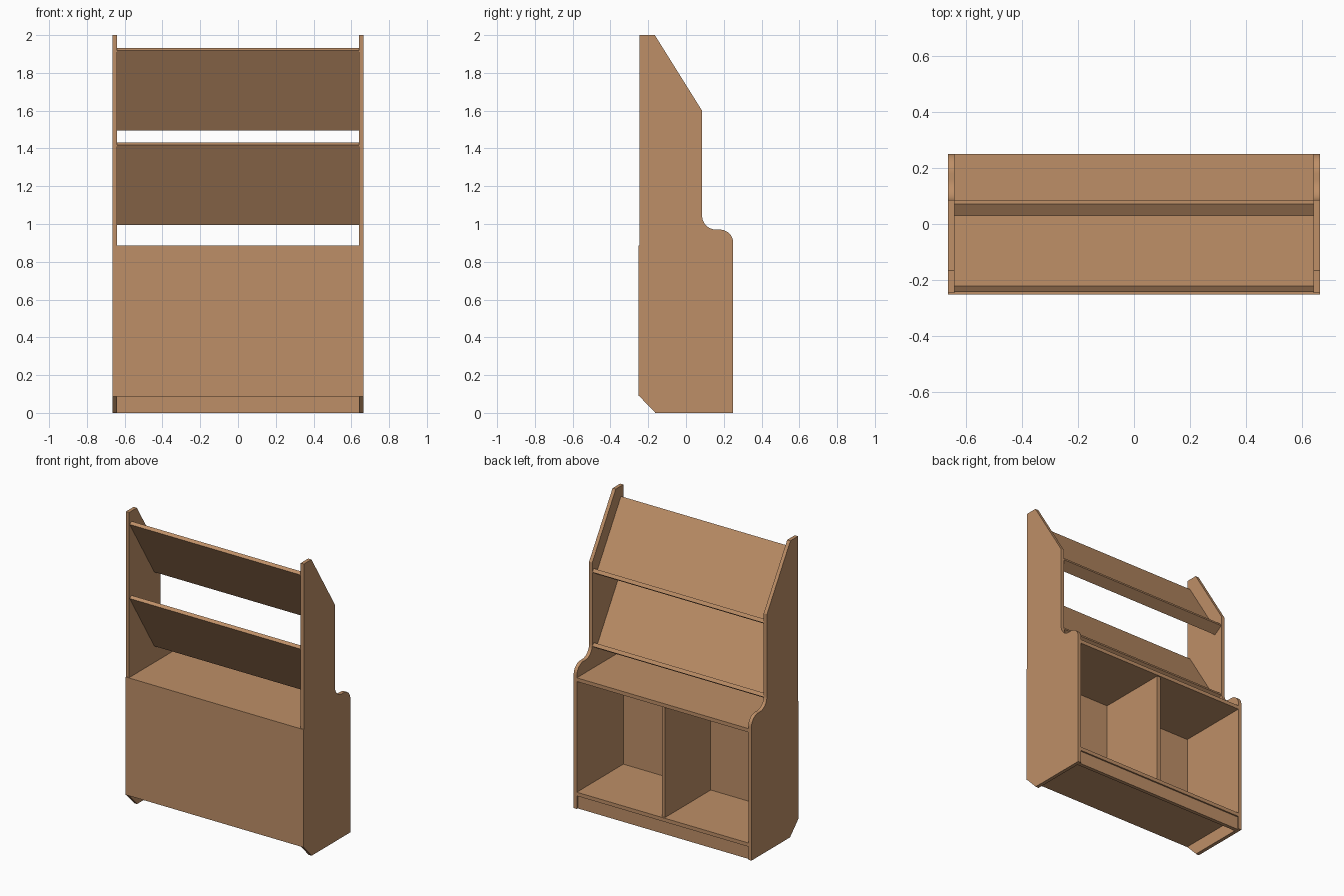
import bpy, bmesh, math

if "Cube" in bpy.data.objects:
    bpy.data.objects.remove(bpy.data.objects["Cube"])

wood = bpy.data.materials.new("warm wood")
wood.diffuse_color = (0.515, 0.275, 0.136, 1)
wood.use_nodes = True
wood.node_tree.nodes["Principled BSDF"].inputs["Base Color"].default_value = wood.diffuse_color

INNER, OUTER = 0.64, 0.664   # inside and outside faces of the side panels
T = 0.025                    # board thickness


def prism(name, profile, x0, x1):
    """Extrude a (y, z) profile from x0 to x1."""
    bm = bmesh.new()
    face = bm.faces.new([bm.verts.new((x0, y, z)) for y, z in profile])
    ext = bmesh.ops.extrude_face_region(bm, geom=[face])
    verts = [g for g in ext["geom"] if isinstance(g, bmesh.types.BMVert)]
    bmesh.ops.translate(bm, verts=verts, vec=(x1 - x0, 0, 0))
    bmesh.ops.recalc_face_normals(bm, faces=bm.faces)
    mesh = bpy.data.meshes.new(name)
    bm.to_mesh(mesh)
    bm.free()
    mesh.materials.append(wood)
    obj = bpy.data.objects.new(name, mesh)
    bpy.context.collection.objects.link(obj)
    return obj


def board(name, x0, x1, y0, y1, z0, z1):
    return prism(name, [(y0, z0), (y1, z0), (y1, z1), (y0, z1)], x0, x1)


def arc(cy, cz, r, a0, a1, n=12):
    angles = [math.radians(a0 + (a1 - a0) * i / n) for i in range(n + 1)]
    return [(cy + r * math.cos(a), cz + r * math.sin(a)) for a in angles]


# Side panels with curved shoulder, sloped top and cut foot
side = [(-0.246, 0.087), (-0.163, 0.002), (-0.163, 0), (0.25, 0)]
side += arc(0.18, 0.90, 0.07, 0, 90)
side += arc(0.16, 1.045, 0.075, 270, 180)
side += [(0.085, 1.6), (-0.165, 2.0), (-0.246, 2.0)]
for label, s in (("left", -1), ("right", 1)):
    panel = prism(label + "_side_panel", side, s * INNER, s * OUTER)
    bpy.ops.object.select_all(action='DESELECT')
    panel.select_set(True)
    bpy.context.view_layer.objects.active = panel
    bpy.ops.object.shade_smooth_by_angle(angle=math.radians(25))

# Lower cabinet
board("back_panel", -OUTER, OUTER, -0.251, -0.246, 0.09, 0.885)
board("counter_top", -INNER, INNER, -0.246, 0.25, 0.86, 0.885)
board("bottom_shelf", -INNER, INNER, -0.246, 0.25, 0.088, 0.113)
board("kick_board", -INNER, INNER, 0.215, 0.24, 0, 0.088)
board("divider", -T / 2, T / 2, -0.246, 0.24, 0.113, 0.86)

# Slanted display shelves, each with a lip square to the board
slope = math.atan2(0.4, -0.25)
uy, uz = math.cos(slope), math.sin(slope)   # up along the board
ny, nz = uz, -uy                            # out from the board


def slanted(name, z, u0, u1, n0, n1):
    pts = [(u0, n0), (u1, n0), (u1, n1), (u0, n1)]
    prism(name, [(0.022 + u * uy + n * ny, z + u * uz + n * nz) for u, n in pts],
          -INNER, INNER)


for label, z in (("lower", 0.995), ("upper", 1.495)):
    slanted(label + "_display_board", z, 0, 0.498, 0, T)
    slanted(label + "_display_lip", z, 0, T, T, 0.073)
